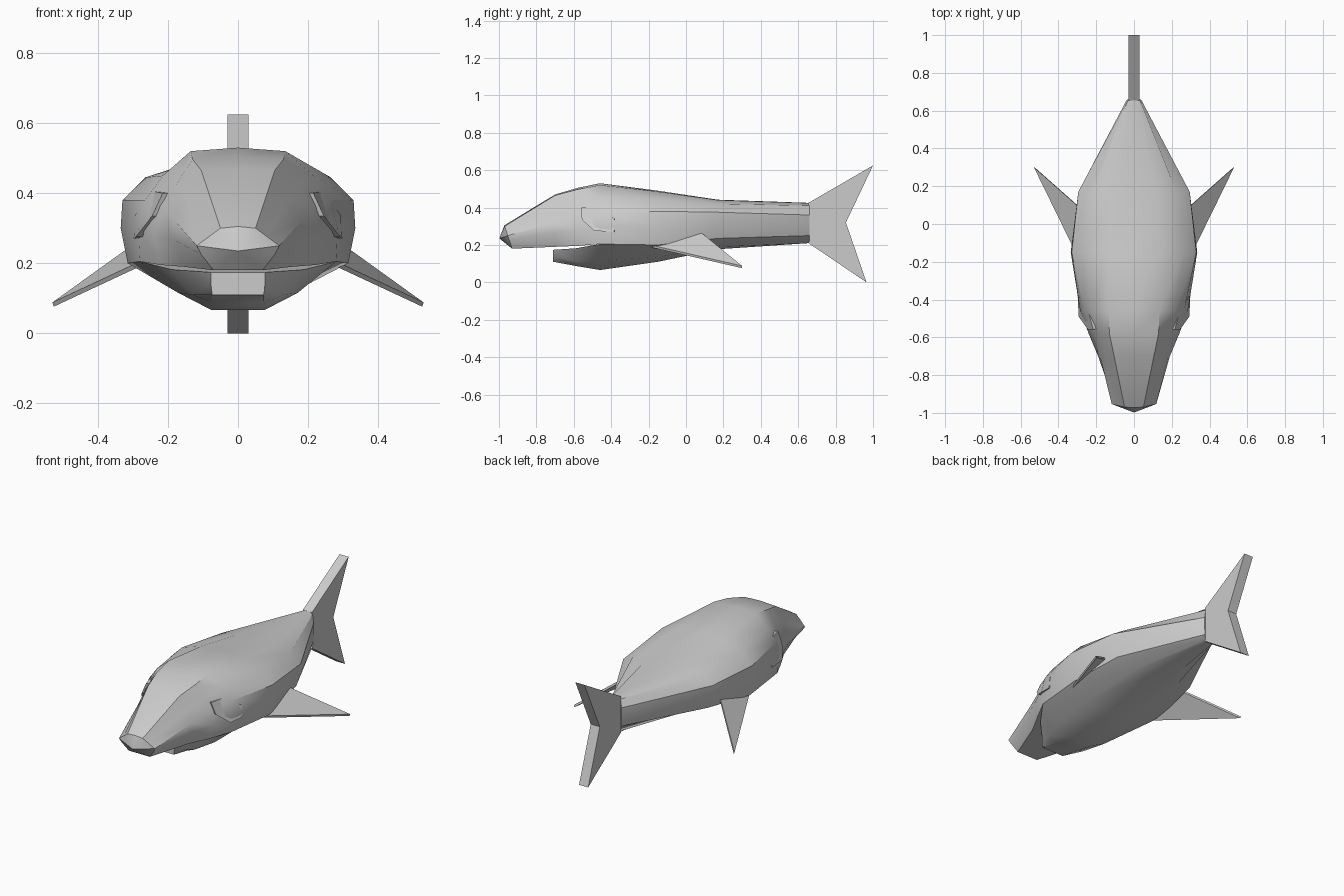
import bpy, bmesh
from mathutils import Vector

if "Cube" in bpy.data.objects:
    bpy.data.objects.remove(bpy.data.objects["Cube"])


def finish(bm, name, mirror=False, angle=0.5):
    bmesh.ops.remove_doubles(bm, verts=bm.verts, dist=0.0005)
    bmesh.ops.recalc_face_normals(bm, faces=bm.faces)
    me = bpy.data.meshes.new(name)
    bm.to_mesh(me)
    bm.free()
    ob = bpy.data.objects.new(name, me)
    bpy.context.collection.objects.link(ob)
    if mirror:
        ob.modifiers.new("mirror", "MIRROR").use_mirror_merge = False
    bpy.ops.object.select_all(action='DESELECT')
    ob.select_set(True)
    bpy.context.view_layer.objects.active = ob
    bpy.ops.object.shade_smooth_by_angle(angle=angle)
    return ob


def ring(bm, y, half, slope=0.0):
    """Closed cross-section from half a profile; slope leans it along y."""
    pts = half + [(-x, z) for x, z in reversed(half) if x > 0]
    return [bm.verts.new((x, y - slope * (z - 0.18), z)) for x, z in pts]


def loft(bm, rings):
    for a, b in zip(rings, rings[1:]):
        n = len(a)
        for i in range(n):
            j = (i + 1) % n
            bm.faces.new((a[i], a[j], b[j], b[i]))


def plate(name, outline, offset, mirror=False):
    """Thin solid: outline swept by offset."""
    bm = bmesh.new()
    f = bm.faces.new([bm.verts.new(p) for p in outline])
    out = bmesh.ops.extrude_face_region(bm, geom=[f], use_keep_orig=True)
    verts = [v for v in out["geom"] if isinstance(v, bmesh.types.BMVert)]
    bmesh.ops.translate(bm, verts=verts, vec=Vector(offset))
    return finish(bm, name, mirror)


# Body with open mouth: trunk, upper head and lower jaw share the neck section
neck = [(0, .53), (.135, .52), (.215, .45), (.265, .38), (.285, .30),
        (.28, .205), (.17, .115), (.075, .066)]
bm = bmesh.new()
trunk = [ring(bm, -.46, neck),
         ring(bm, -.15, [(0, .49), (.14, .485), (.265, .445), (.33, .38), (.335, .30),
                         (.315, .20), (.19, .135), (.075, .11)]),
         ring(bm, .17, [(0, .442), (.12, .44), (.225, .42), (.295, .375), (.295, .31),
                        (.265, .235), (.15, .19), (.07, .177)]),
         ring(bm, .66, [(0, .425), (.02, .424), (.03, .41), (.037, .36), (.037, .30),
                        (.035, .25), (.03, .22), (.02, .21)])]
loft(bm, trunk)
bm.faces.new(trunk[-1])

snout = ring(bm, -.93, [(0, .305), (.05, .30), (.08, .278), (.118, .25),
                        (.105, .225), (.07, .18)], .33)
head = [snout,
        ring(bm, -.70, [(0, .47), (.105, .465), (.145, .38), (.18, .32),
                        (.19, .27), (.155, .19)]),
        ring(bm, -.58, [(0, .505), (.13, .497), (.18, .42), (.21, .36),
                        (.24, .28), (.22, .195)]),
        ring(bm, -.46, neck[:6])]
loft(bm, head)
tip = bm.verts.new((0, -.998, .235))
for a, b in zip(snout, snout[1:] + snout[:1]):
    bm.faces.new((a, b, tip))

jaw = [ring(bm, -.71, [(.077, .174), (.077, .14), (.074, .11)]),
       ring(bm, -.59, [(.19, .182), (.13, .11), (.075, .088)]),
       ring(bm, -.46, neck[5:])]
loft(bm, jaw)
bm.faces.new(jaw[0])
finish(bm, "body")

# Forked tail fin
tail = [(.655, .425), (1, .625), (.855, .32), (.965, 0), (.655, .21)]
plate("tail_fin", [(-.03, y, z) for y, z in tail], (.06, 0, 0))

# Swept side fins
plate("side_fins", [(.29, -.19, .20), (.27, .07, .275), (.53, .30, .088)],
      (-.004, 0, -.012), True)

# Raised eye plates
plate("eyes", [(.215, -.56, .40), (.24, -.47, .405), (.292, -.385, .34),
               (.298, -.385, .27), (.293, -.49, .275), (.245, -.557, .335)],
      (-.05, .02, 0), True)
